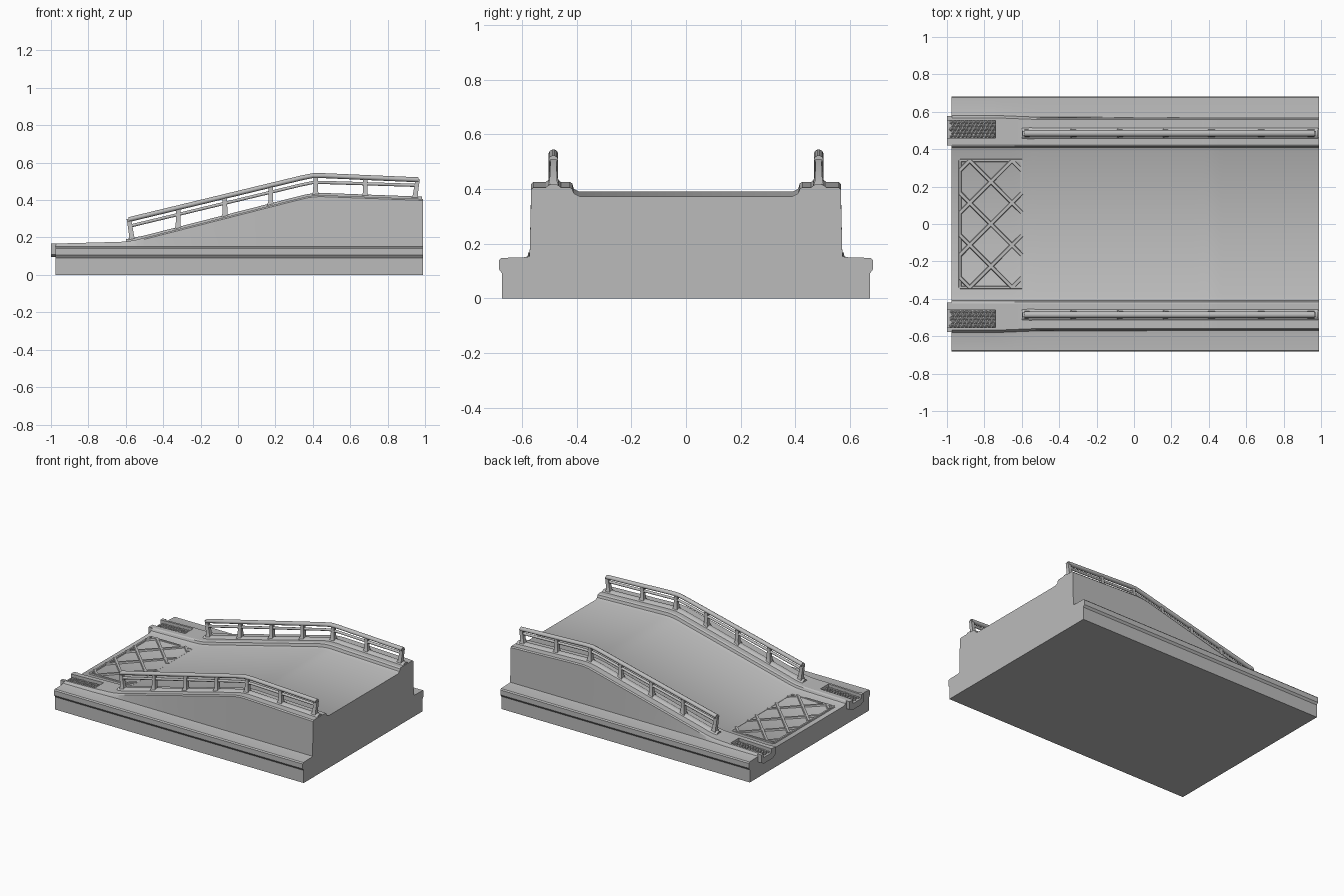
import bpy
import bmesh
from math import cos, sin, tau, sqrt
import random

random.seed(4)
if "Cube" in bpy.data.objects:
    bpy.data.objects.remove(bpy.data.objects["Cube"], do_unlink=True)

stone = bpy.data.materials.new("grey stone")
stone.use_nodes = True
GREY = (0.5, 0.5, 0.5, 1)
stone.diffuse_color = GREY
stone.node_tree.nodes["Principled BSDF"].inputs["Base Color"].default_value = GREY

KERB = [(-1.1, .164), (-.58, .178), (.4, .428), (1.1, .402)]
ROAD = [(-1.1, .138), (-.58, .146), (.4, .392), (1.1, .37)]
RAIL_X = [-.585, -.2, .1, .34, .4, .46, .7, .965]
NOTCH_END = -.74


def lerp_path(path, x):
    for (x0, z0), (x1, z1) in zip(path, path[1:]):
        if x <= x1:
            return z0 + (z1 - z0) * (x - x0) / (x1 - x0)
    return path[-1][1]


def height(path, x, soft=.05):
    """Height along a path, with its corners rounded off."""
    return sum(lerp_path(path, x + soft * i / 4) for i in range(-4, 5)) / 9


def finish(name, bm, angle=.6):
    bmesh.ops.remove_doubles(bm, verts=bm.verts, dist=1e-5)
    bmesh.ops.recalc_face_normals(bm, faces=bm.faces)
    mesh = bpy.data.meshes.new(name)
    bm.to_mesh(mesh)
    bm.free()
    mesh.materials.append(stone)
    ob = bpy.data.objects.new(name, mesh)
    bpy.context.collection.objects.link(ob)
    bpy.ops.object.select_all(action='DESELECT')
    ob.select_set(True)
    bpy.context.view_layer.objects.active = ob
    bpy.ops.object.shade_smooth_by_angle(angle=angle)
    return ob


def loft(bm, rings):
    """Skin a row of closed rings and cap both ends."""
    rows = [[bm.verts.new(p) for p in ring] for ring in rings]
    for a, b in zip(rows, rows[1:]):
        for i in range(len(a)):
            j = (i + 1) % len(a)
            bm.faces.new((a[i], a[j], b[j], b[i]))
    bm.faces.new(rows[0])
    bm.faces.new(rows[-1])


def slab(bm, a, b, width, z0, z1):
    """Straight bar on the ground plan from a to b."""
    dx, dy = b[0] - a[0], b[1] - a[1]
    n = sqrt(dx * dx + dy * dy)
    ox, oy = -dy / n * width / 2, dx / n * width / 2
    loft(bm, [[(x + ox, y + oy, z0), (x + ox * .6, y + oy * .6, z1),
               (x - ox * .6, y - oy * .6, z1), (x - ox, y - oy, z0)]
              for x, y in (a, b)])


# Main body: stepped base, sloped walls, kerbs and roadway in one skin
def body_ring(x):
    k, r = height(KERB, x), height(ROAD, x)
    n = k - (.028 if x < NOTCH_END - .001 else 0)
    w = .575 if x < -.75 else max(.566, .575 - (x + .75) * .04)
    half = [(.672, 0), (.672, .09), (.683, .105), (.683, .14), (.676, .148),
            (.592, .15), (w + .006, .153), (w, k - .008), (w - .007, k),
            (.553, k), (.553, n), (.46, n), (.46, k),
            (.425, k), (.416, k - .006), (.41, r + .01), (.39, r)]
    return [(x, y, z) for y, z in half] + [(x, -y, z) for y, z in reversed(half)]


stations = [-.975, -.85, NOTCH_END - .002, NOTCH_END]
stations += [-.66 + .02 * i for i in range(9)]
stations += [-.2, .1] + [.32 + .02 * i for i in range(9)] + [.7, .98, .99]
bm = bmesh.new()
loft(bm, [body_ring(x) for x in stations])
finish("ramp_body", bm, .5)

for s, side in ((1, "left"), (-1, "right")):
    # Kerb nose that overhangs the low end
    bm = bmesh.new()
    rings = []
    for x in (-1, -.972):
        k = height(KERB, x)
        n = k - .028
        prof = [(.578, .11), (.578, k), (.553, k), (.553, n), (.46, n),
                (.46, k), (.42, k), (.42, .11), (.45, .095), (.55, .095)]
        rings.append([(x, s * y, z) for y, z in prof])
    loft(bm, rings)
    finish("kerb_nose_" + side, bm)

    # Pebbles filling the kerb recess
    bm = bmesh.new()
    for row in range(5):
        for col in range(12):
            x = -.978 + col * .0205 + (row % 2) * .009
            y = s * (.47 + row * .0185)
            made = bmesh.ops.create_icosphere(bm, subdivisions=1, radius=.0115)
            z = height(KERB, x) - .026 + random.uniform(-.002, .002)
            for v in made["verts"]:
                v.co = (x + v.co.x, y + v.co.y, z + v.co.z * .9)
    finish("recess_pebbles_" + side, bm)

    # Low plinth under the railing
    bm = bmesh.new()
    rings = []
    for x in [-.6, -.5, -.2, .1] + [.32 + .02 * i for i in range(9)] + [.7, .985]:
        k = height(KERB, x)
        prof = [(.452, k - .005), (.465, k + .006), (.476, k + .012),
                (.494, k + .012), (.505, k + .006), (.518, k - .005)]
        rings.append([(x, s * y, z) for y, z in prof])
    loft(bm, rings)
    finish("railing_plinth_" + side, bm)

    # Top and middle rails with an oval section
    top = [(-.59, .294), (.4, .533), (.97, .508)]
    mid = [(-.59, .258), (.4, .496), (.97, .478)]
    for name, path, ry, rz in (("top_rail_", top, .017, .014),
                               ("middle_rail_", mid, .010, .009)):
        bm = bmesh.new()
        loft(bm, [[(x, s * .485 + ry * cos(tau * i / 10),
                    height(path, x, .03) + rz * sin(tau * i / 10))
                   for i in range(10)] for x in RAIL_X])
        finish(name + side, bm, .8)

    # Posts, flared at the foot; the end posts lean outwards
    bm = bmesh.new()
    for x, lean in ((-.565, -.018), (-.32, 0), (-.07, 0), (.175, 0),
                    (.415, 0), (.68, 0), (.945, .015)):
        foot, head = height(KERB, x), height(top, x)
        rings = []
        for t, hx, hy in ((0, .02, .022), (.2, .013, .014),
                          (.85, .012, .011), (1, .013, .011)):
            cx, z = x + lean * t, foot + (head - foot) * t
            rings.append([(cx + i * hx, s * .485 + j * hy, z)
                          for i, j in ((-1, -1), (1, -1), (1, 1), (-1, 1))])
        loft(bm, rings)
    finish("railing_posts_" + side, bm)

# Raised diamond lattice on the foot of the roadway
X0, X1, Y1, STEP = -.93, -.6, .34, .226
bm = bmesh.new()
floor = height(ROAD, -.76)
for d in (1, -1):
    for i in range(-3, 4):
        c = i * STEP + .0   # the bar follows y = c + d * (x - middle)
        m = (X0 + X1) / 2
        ends = [x for x in (X0, X1)]
        cuts = sorted(m + d * (e - c) for e in (-Y1, Y1))
        a, b = max(ends[0], cuts[0]), min(ends[1], cuts[1])
        if b - a > .03:
            slab(bm, (a, c + d * (a - m)), (b, c + d * (b - m)),
                 .026, floor - .006, floor + .009)
finish("diamond_lattice", bm, .3)

# Thin border around the lattice
bm = bmesh.new()
for a, b in (((X0, -Y1), (X1, -Y1)), ((X1, -Y1), (X1, Y1)),
             ((X1, Y1), (X0, Y1)), ((X0, Y1), (X0, -Y1))):
    slab(bm, a, b, .02, floor - .006, floor + .005)
finish("lattice_border", bm, .3)
